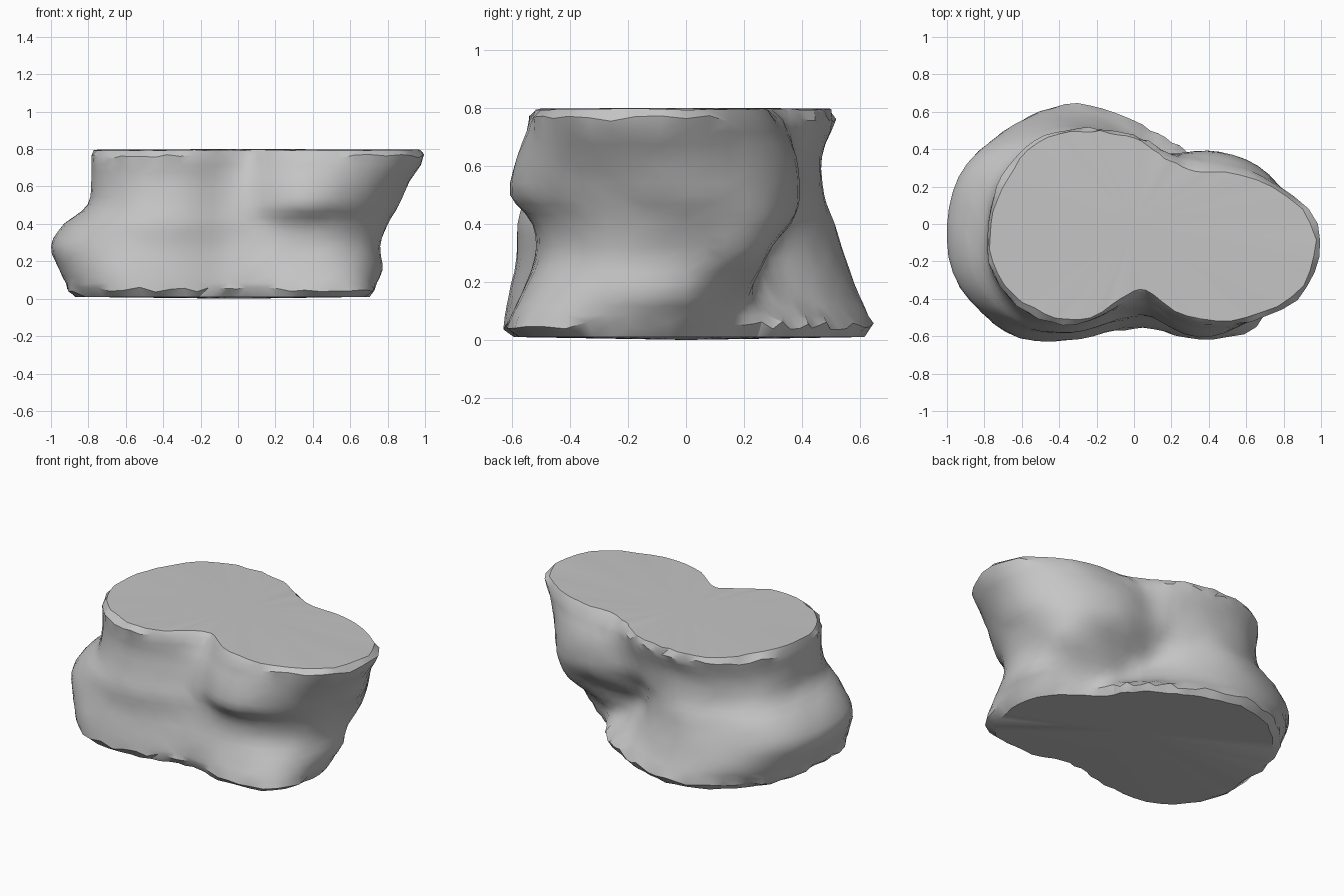
import bpy, bmesh, math, random

random.seed(4)
cube = bpy.data.objects.get("Cube")
if cube:
    bpy.data.objects.remove(cube, do_unlink=True)

SEGMENTS = 72

# Rock cross-sections: height -> radius every 20 degrees, counter-clockwise from +x
levels = [
    (.05, [.67, .48, .46, .48, .51, .60, .74, .82, .88, .90, .94, .90, .72, .58, .57, .71, .85, .78]),
    (.15, [.74, .52, .37, .36, .41, .53, .69, .83, .92, .95, .97, .89, .70, .56, .56, .66, .80, .80]),
    (.28, [.75, .70, .40, .31, .33, .46, .63, .79, .95, 1., .99, .85, .67, .53, .52, .60, .72, .78]),
    (.40, [.80, .76, .56, .38, .34, .43, .59, .73, .89, .93, .92, .82, .67, .52, .50, .61, .73, .80]),
    (.50, [.86, .77, .60, .43, .39, .44, .55, .67, .78, .80, .82, .77, .64, .49, .50, .70, .79, .84]),
    (.63, [.91, .76, .58, .43, .42, .46, .54, .66, .74, .78, .80, .74, .61, .46, .46, .67, .81, .91]),
    (.76, [.98, .73, .50, .42, .45, .50, .59, .69, .75, .78, .80, .74, .62, .44, .39, .60, .81, .99]),
]
# Flat top outline, worn back on the rear right
crown = [.95, .69, .44, .39, .43, .49, .57, .67, .72, .76, .78, .70, .59, .41, .36, .57, .78, .96]


def spline(p, t):
    """Catmull-Rom interpolation between the two middle values of p."""
    a, b, c, d = p
    return b + .5 * t * (c - a + t * (2 * a - 5 * b + 4 * c - d + t * (3 * (b - c) + d - a)))


def around(radii, angle):
    f = angle / math.tau * len(radii)
    i = math.floor(f)
    return spline([radii[(i + k) % len(radii)] for k in (-1, 0, 1, 2)], f - i)


def radius_at(level, angle):
    i = min(int(level), len(levels) - 2)
    picks = [max(0, min(len(levels) - 1, i + k)) for k in (-1, 0, 1, 2)]
    return spline([around(levels[k][1], angle) for k in picks], level - i)


def height_at(level):
    i = min(int(level), len(levels) - 2)
    return levels[i][0] + (levels[i + 1][0] - levels[i][0]) * (level - i)


def ring(bm, radius, z, rough, rough_z):
    """One loop of vertices, chipped by the given roughness."""
    verts = []
    for s in range(SEGMENTS):
        angle = math.tau * s / SEGMENTS
        r = radius(angle) + random.uniform(-rough, rough)
        h = z + random.uniform(-rough_z, rough_z)
        verts.append(bm.verts.new((r * math.cos(angle), r * math.sin(angle), h)))
    return verts


# Rock body: flat base, lofted sides with chipped rims, flat top
bm = bmesh.new()
top = len(levels) - 1
steps = 3
rings = [ring(bm, lambda a: .95 * radius_at(0, a), .01, .01, 0)]
for n in range(top * steps + 1):
    level = n / steps
    rough = .014 if n in (0, top * steps) else .003
    rings.append(ring(bm, lambda a: radius_at(level, a), height_at(level), rough / 2, rough))
rings.append(ring(bm, lambda a: around(crown, a), .795, .008, .003))
for low, high in zip(rings, rings[1:]):
    for s in range(SEGMENTS):
        t = (s + 1) % SEGMENTS
        bm.faces.new((low[s], low[t], high[t], high[s]))

# Gently domed caps close both ends
for loop, z in ((rings[0][::-1], 0), (rings[-1], .8)):
    centre = bm.verts.new((0, 0, z))
    for a, b in zip(loop, loop[1:] + loop[:1]):
        bm.faces.new((a, b, centre))
bmesh.ops.triangulate(bm, faces=[f for f in bm.faces if len(f.verts) == 4])
bmesh.ops.recalc_face_normals(bm, faces=bm.faces)

mesh = bpy.data.meshes.new("rock")
bm.to_mesh(mesh)
bm.free()
rock = bpy.data.objects.new("rock", mesh)
bpy.context.collection.objects.link(rock)

# Plain stone colour
stone = bpy.data.materials.new("stone grey")
stone.use_nodes = True
colour = (.56, .56, .56, 1)
stone.diffuse_color = colour
stone.node_tree.nodes["Principled BSDF"].inputs["Base Color"].default_value = colour
mesh.materials.append(stone)

# Smooth flanks, crisp rims
bpy.ops.object.select_all(action="DESELECT")
rock.select_set(True)
bpy.context.view_layer.objects.active = rock
bpy.ops.object.shade_smooth_by_angle(angle=math.radians(32))
